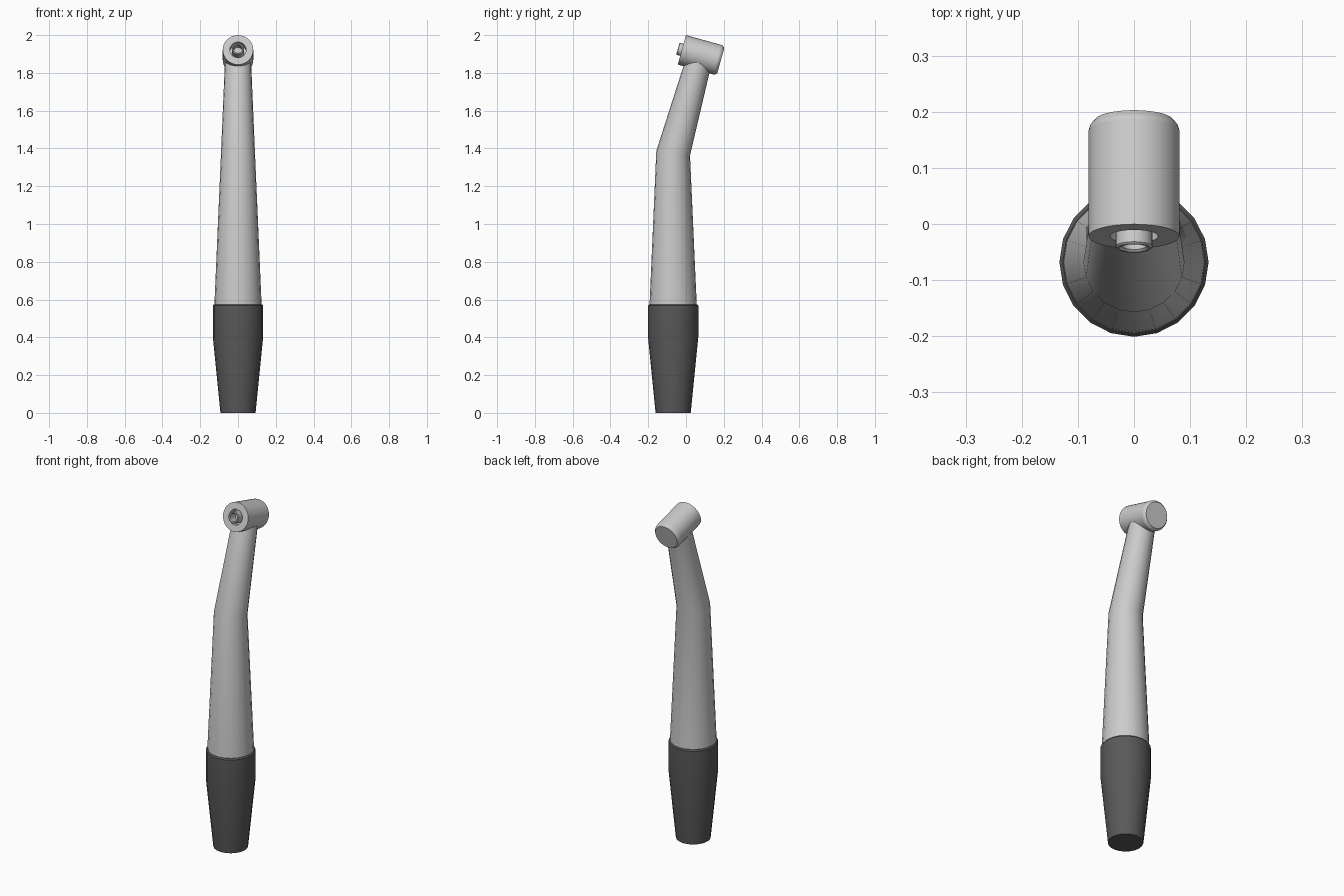
import bpy, bmesh, math
from mathutils import Matrix, Vector

if "Cube" in bpy.data.objects:
    bpy.data.objects.remove(bpy.data.objects["Cube"])

AXIS_Y = -0.068                      # centre line of the straight handle
TILT = math.radians(15.5)            # bend of neck and head


def sweep(name, rings, sides, color=None):
    """Skin circular rings (centre, radius, tilt about x); zero radius makes a pole."""
    bm = bmesh.new()
    loops = []
    for centre, r, tilt in rings:
        rot = Matrix.Rotation(-tilt, 3, 'X')
        loops.append([bm.verts.new(Vector(centre) + rot @ Vector(
            (r * math.cos(2 * math.pi * i / sides), r * math.sin(2 * math.pi * i / sides), 0)))
            for i in range(sides)])
    for a, b in zip(loops, loops[1:]):
        for i in range(sides):
            j = (i + 1) % sides
            bm.faces.new((a[i], a[j], b[j], b[i]))
    bm.faces.new(loops[0][::-1])
    bm.faces.new(loops[-1])
    bmesh.ops.recalc_face_normals(bm, faces=bm.faces)
    me = bpy.data.meshes.new(name)
    bm.to_mesh(me)
    bm.free()
    ob = bpy.data.objects.new(name, me)
    bpy.context.collection.objects.link(ob)
    if color:
        mat = bpy.data.materials.new(name + "_mat")
        mat.diffuse_color = color
        mat.use_nodes = True
        mat.node_tree.nodes["Principled BSDF"].inputs["Base Color"].default_value = mat.diffuse_color
        me.materials.append(mat)
    bpy.ops.object.select_all(action='DESELECT')
    ob.select_set(True)
    bpy.context.view_layer.objects.active = ob
    bpy.ops.object.shade_smooth_by_angle(angle=math.radians(25))
    return ob


def upright(profile):
    return [((0, AXIS_Y, z), r, 0) for r, z in profile]


# Head axis runs from the working face towards the rear cap
FACE = Vector((0, -0.022, 1.922))
HEAD_DIR = Vector((0, math.cos(TILT), -math.sin(TILT)))


def along_head(profile):
    return [(FACE + HEAD_DIR * d, r, TILT + math.pi / 2) for r, d in profile]


# Dark rear grip
sweep("rear_grip", upright([(0.093, 0), (0.133, 0.4), (0.133, 0.568), (0.127, 0.575)]),
      20, (0.1, 0.1, 0.1, 1))

# Tapered handle, bending into the neck
sweep("handle_and_neck", [
    ((0, AXIS_Y, 0.55), 0.126, 0),
    ((0, AXIS_Y, 1.375), 0.09, TILT / 2),
    ((0, 0.056, 1.82), 0.071, TILT),
    ((0, 0.070, 1.87), 0.068, TILT)], 20)

# Head with a recess in the working face
sweep("head", along_head([(0.043, 0.05), (0.043, 0), (0.081, 0), (0.081, 0.195)]), 32)

# Push-button cap on the back of the head
sweep("rear_cap", along_head([(0.081, 0.195), (0.079, 0.203), (0.07, 0.214)]), 32)

# Hollow chuck sleeve standing out of the recess
sweep("chuck_sleeve", along_head([
    (0.022, 0.03), (0.022, -0.018), (0.026, -0.022), (0.030, -0.022),
    (0.033, -0.019), (0.033, 0.055)]), 24)
